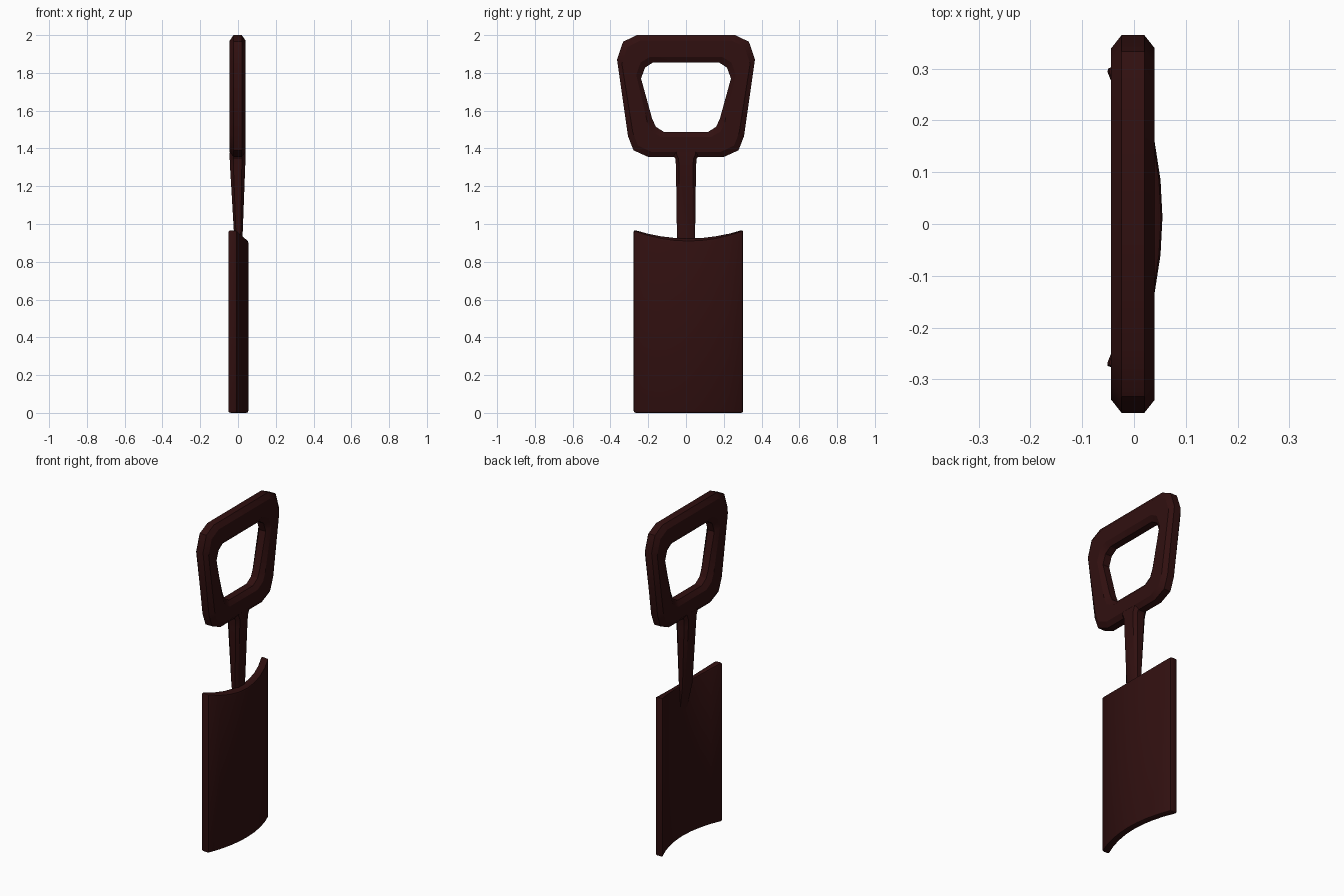
import bpy, bmesh

if "Cube" in bpy.data.objects:
    bpy.data.objects.remove(bpy.data.objects["Cube"], do_unlink=True)

COLOUR = (0.03, 0.005, 0.005, 1)
mat = bpy.data.materials.new("dark_red_brown")
mat.use_nodes = True
mat.diffuse_color = COLOUR
mat.node_tree.nodes["Principled BSDF"].inputs["Base Color"].default_value = COLOUR


def loft(name, rings, cyclic=False, bevel=0):
    """Skin matching closed rings of points; cap the ends unless cyclic."""
    bm = bmesh.new()
    vs = [[bm.verts.new(p) for p in ring] for ring in rings]
    n = len(vs[0])
    pairs = list(zip(vs, vs[1:])) + ([(vs[-1], vs[0])] if cyclic else [])
    for a, b in pairs:
        for i in range(n):
            j = (i + 1) % n
            bm.faces.new((a[i], a[j], b[j], b[i]))
    if not cyclic:
        bm.faces.new(vs[0])
        bm.faces.new(vs[-1])
    bmesh.ops.recalc_face_normals(bm, faces=bm.faces)
    mesh = bpy.data.meshes.new(name)
    bm.to_mesh(mesh)
    bm.free()
    mesh.materials.append(mat)
    obj = bpy.data.objects.new(name, mesh)
    bpy.context.collection.objects.link(obj)
    bpy.ops.object.select_all(action='DESELECT')
    obj.select_set(True)
    bpy.context.view_layer.objects.active = obj
    if bevel:
        mod = obj.modifiers.new("soft_edges", 'BEVEL')
        mod.width, mod.segments = bevel, 2
        mod.limit_method, mod.angle_limit = 'ANGLE', 0.8
        bpy.ops.object.modifier_apply(modifier=mod.name)
    bpy.ops.object.shade_smooth_by_angle(angle=0.5)
    return obj


def mirrored(half):
    """Close a half outline across y = 0."""
    return half + [(-y, z) for y, z in reversed(half)]


# Grip: tapered loop handle with a chamfered section
outer = mirrored([(0.26, 2.0), (0.333, 1.965), (0.365, 1.87),
                  (0.307, 1.465), (0.278, 1.39), (0.2, 1.355)])
inner = mirrored([(0.175, 1.855), (0.217, 1.828), (0.238, 1.77),
                  (0.18, 1.56), (0.16, 1.515), (0.116, 1.487)])
section = [(0, -0.022), (0, 0.022), (0.2, 0.042), (0.8, 0.042),
           (1, 0.022), (1, -0.022), (0.8, -0.042), (0.2, -0.042)]
loft("grip", [[(x - 0.002, a + (c - a) * t, b + (d - b) * t)
               for (a, b), (c, d) in zip(outer, inner)]
              for t, x in section], cyclic=True)


# Shaft: chamfered bar, flared under the grip and thinning into the blade
def bar_ring(z, hx, hy, cx):
    k = 0.55
    corners = [(k, 1), (1, 0.7), (1, -0.7), (k, -1)]
    corners += [(-x, -y) for x, y in corners]
    return [(cx + x * hx, y * hy, z) for x, y in corners]


loft("shaft", [bar_ring(*r) for r in (
    (0.76, 0.008, 0.035, 0.022), (0.93, 0.022, 0.048, 0.002),
    (1.3, 0.04, 0.053, -0.002), (1.345, 0.042, 0.056, -0.002),
    (1.37, 0.042, 0.072, -0.002), (1.43, 0.04, 0.075, -0.002))])

# Blade: bowed plate with a dipped, slanted top edge
STEPS, HALF, MID = 8, 0.29, 0.013
rings = []
for i in range(STEPS + 1):
    u = 2 * i / STEPS - 1
    bow = 1 - u * u
    y = MID + u * HALF
    back, face = -0.055 + 0.067 * bow, -0.005 + 0.06 * bow
    rings.append([(back, y, 0), (face, y, 0),
                  (face, y, 0.967 - 0.055 * bow), (back, y, 0.97 - 0.043 * bow)])
loft("blade", rings, bevel=0.011)
